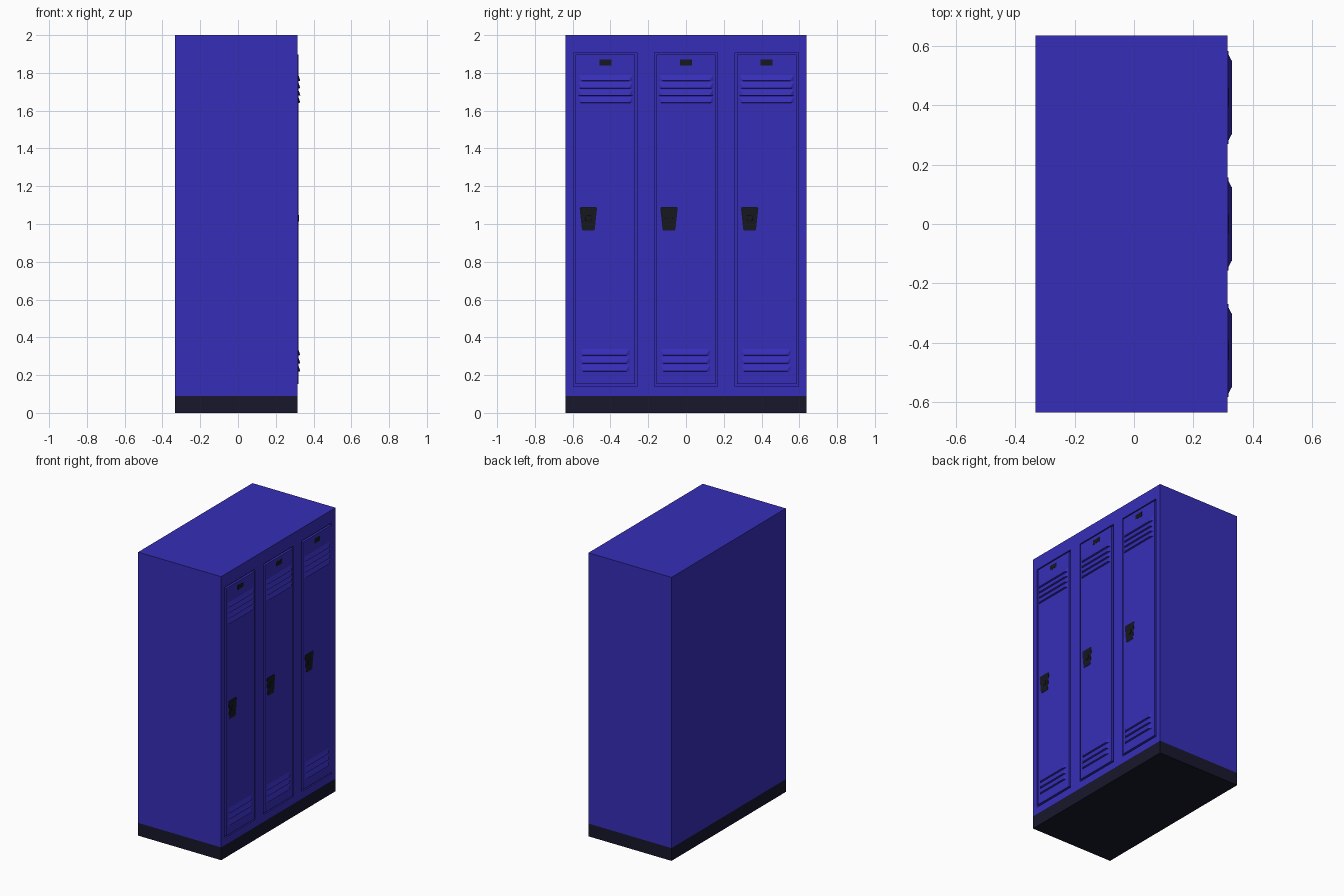
import bpy, bmesh, math
from mathutils import Matrix

if "Cube" in bpy.data.objects:
    bpy.data.objects.remove(bpy.data.objects["Cube"])


def material(name, rgb):
    m = bpy.data.materials.new(name)
    m.diffuse_color = (*rgb, 1)
    m.use_nodes = True
    m.node_tree.nodes["Principled BSDF"].inputs["Base Color"].default_value = m.diffuse_color
    return m


BLUE = material("locker blue", (0.037, 0.027, 0.48))
BASE = material("base charcoal", (0.0085, 0.0085, 0.025))
BLACK = material("latch black", (0.008, 0.009, 0.013))
FRONT = 0.315    # cabinet face
DOOR = 0.319     # door face


def finish(name, bm, mat):
    bmesh.ops.recalc_face_normals(bm, faces=bm.faces)
    me = bpy.data.meshes.new(name)
    bm.to_mesh(me)
    bm.free()
    ob = bpy.data.objects.new(name, me)
    bpy.context.collection.objects.link(ob)
    me.materials.append(mat)
    return ob


def loft(name, rings, mat):
    """Closed solid through rings of points with equal counts."""
    bm = bmesh.new()
    vr = [[bm.verts.new(p) for p in r] for r in rings]
    n = len(vr[0])
    for a, b in zip(vr, vr[1:]):
        for i in range(n):
            j = (i + 1) % n
            bm.faces.new((a[i], a[j], b[j], b[i]))
    bm.faces.new(vr[0])
    bm.faces.new(vr[-1])
    return finish(name, bm, mat)


def rect(x, y0, y1, z0, z1):
    return [(x, y0, z0), (x, y1, z0), (x, y1, z1), (x, y0, z1)]


def box(name, x0, x1, y0, y1, z0, z1, mat):
    return loft(name, [rect(x0, y0, y1, z0, z1), rect(x1, y0, y1, z0, z1)], mat)


def louvre(name, y, half, z0, height):
    """Slat leaning out towards its lower lip, with tapered ends."""
    bm = bmesh.new()
    top = [bm.verts.new((DOOR - 0.001, y + s * half, z0 + height)) for s in (-1, 1)]
    low = [bm.verts.new((DOOR - 0.001, y + s * half, z0)) for s in (-1, 1)]
    lip = [bm.verts.new((0.33, y + s * (half - 0.022), z0 + 0.003)) for s in (-1, 1)]
    bm.faces.new((top[0], top[1], lip[1], lip[0]))
    bm.faces.new((lip[0], lip[1], low[1], low[0]))
    bm.faces.new((low[0], low[1], top[1], top[0]))
    for i in (0, 1):
        bm.faces.new((top[i], lip[i], low[i]))
    return finish(name, bm, BLUE)


def cup_ring(x, y, inset):
    """Tapered latch outline with clipped corners."""
    pts = [(-0.030, 0.965), (0.030, 0.965), (0.034, 0.972), (0.046, 1.083),
           (0.041, 1.091), (-0.041, 1.091), (-0.046, 1.083), (-0.034, 0.972)]
    cz = 1.03
    return [(x, y + p * (1 - inset / 0.04), cz + (z - cz) * (1 - inset / 0.062))
            for p, z in pts]


def cut(target, cutter):
    mod = target.modifiers.new("recess", 'BOOLEAN')
    mod.object = cutter
    mod.solver = 'EXACT'
    bpy.context.view_layer.objects.active = target
    bpy.ops.object.modifier_apply(modifier=mod.name)
    bpy.data.objects.remove(cutter)


# Cabinet and base
cabinet = box("cabinet", -0.333, FRONT, -0.637, 0.637, 0.09, 2.0, BLUE)
box("base", -0.333, FRONT, -0.637, 0.637, 0, 0.09, BASE)

for k in range(3):
    y = (k - 1) * 0.427
    tag = str(k + 1)
    # Door opening, leaving a narrow groove round the door
    h = 0.168
    cut(cabinet, box("opening_cutter", 0.303, 0.35, y - h, y + h, 0.141, 1.909, BLUE))
    h = 0.157
    box("door_" + tag, 0.302, DOOR, y - h, y + h, 0.152, 1.898, BLUE)

    # Number plate
    box("number_plate_" + tag, DOOR - 0.001, DOOR + 0.001,
        y - 0.032, y + 0.032, 1.84, 1.872, BLACK)

    # Upper and lower vents
    for i in range(4):
        louvre(f"upper_louvre_{tag}_{i}", y, 0.146, 1.64 + 0.0385 * i, 0.037)
    for i in range(3):
        louvre(f"lower_louvre_{tag}_{i}", y - 0.004, 0.133, 0.218 + 0.0425 * i, 0.038)

    # Latch plate with shallow dish
    ly = y - 0.09
    loft("latch_plate_" + tag, [cup_ring(0.31, ly, 0), cup_ring(DOOR + 0.002, ly, 0),
                                cup_ring(DOOR + 0.002, ly, 0.004),
                                cup_ring(DOOR + 0.0006, ly, 0.007)], BLACK)
    # Round lock in the dish
    bm = bmesh.new()
    bmesh.ops.create_cone(bm, cap_ends=True, segments=24, radius1=0.019, radius2=0.017,
                          depth=0.012, matrix=Matrix.Translation((0.3165, ly, 1.03)) @
                          Matrix.Rotation(math.pi / 2, 4, 'Y'))
    finish("lock_" + tag, bm, BLACK)
